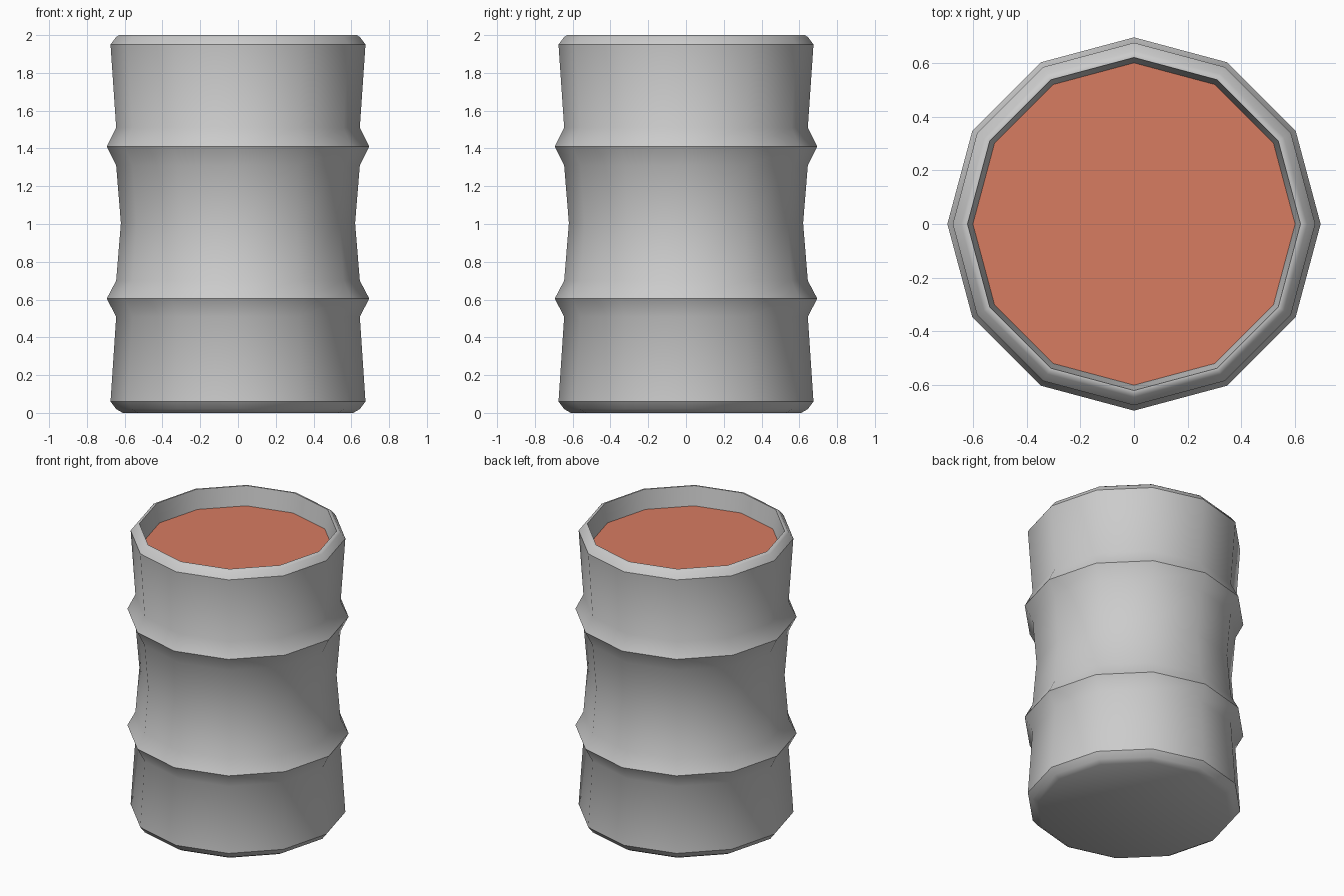
import bpy, bmesh, math

if "Cube" in bpy.data.objects:
    bpy.data.objects.remove(bpy.data.objects["Cube"])

SIDES = 12


def lathe(name, profile, cap_start=False):
    """Revolve (radius, height) points around z with a fixed number of sides."""
    bm = bmesh.new()
    rings = []
    for r, z in profile:
        rings.append([bm.verts.new((r * math.cos(2 * math.pi * i / SIDES),
                                    r * math.sin(2 * math.pi * i / SIDES), z))
                      for i in range(SIDES)])
    for a, b in zip(rings, rings[1:]):
        for i in range(SIDES):
            j = (i + 1) % SIDES
            bm.faces.new((a[i], a[j], b[j], b[i]))
    if cap_start:
        bm.faces.new(rings[0][::-1])
    mesh = bpy.data.meshes.new(name)
    bm.to_mesh(mesh)
    bm.free()
    obj = bpy.data.objects.new(name, mesh)
    bpy.context.collection.objects.link(obj)
    bpy.ops.object.select_all(action='DESELECT')
    obj.select_set(True)
    bpy.context.view_layer.objects.active = obj
    bpy.ops.object.shade_smooth_by_angle(angle=math.radians(36))
    return obj


# Barrel shell: bottom, lower ring, pinched waist, upper ring, rim, inner wall
lathe("barrel_body", [
    (0.61, 0.0), (0.645, 0.02), (0.675, 0.06),
    (0.645, 0.51), (0.695, 0.605), (0.645, 0.70),
    (0.62, 1.005),
    (0.645, 1.31), (0.695, 1.41), (0.645, 1.51),
    (0.675, 1.95), (0.645, 1.99), (0.63, 2.0),
    (0.62, 2.0), (0.60, 1.87),
], cap_start=True)

# Contents: flat coloured surface sunk below the rim
bpy.ops.mesh.primitive_circle_add(vertices=SIDES, radius=0.60, fill_type='NGON',
                                  location=(0, 0, 1.87))
fill = bpy.context.object
fill.name = "contents_surface"
mat = bpy.data.materials.new("orange_contents")
mat.diffuse_color = (0.68, 0.20, 0.12, 1)
mat.use_nodes = True
mat.node_tree.nodes["Principled BSDF"].inputs["Base Color"].default_value = mat.diffuse_color
fill.data.materials.append(mat)
